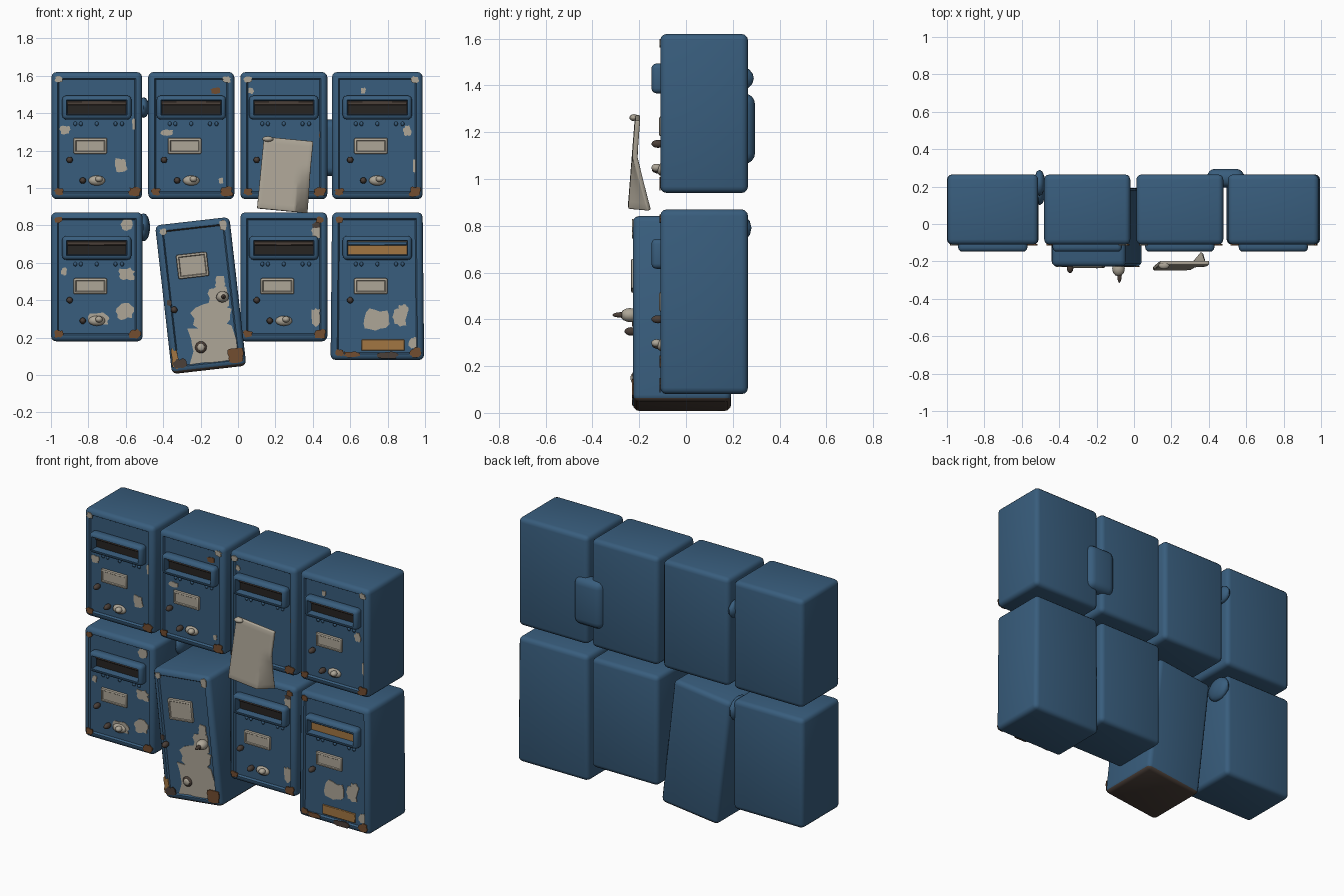
import bpy, bmesh, math, random
from mathutils import Matrix, Vector

random.seed(4)
cube = bpy.data.objects.get("Cube")
if cube:
    bpy.data.objects.remove(cube)


def material(name, r, g, b):
    m = bpy.data.materials.new(name)
    m.use_nodes = True
    m.diffuse_color = (r, g, b, 1)
    bsdf = m.node_tree.nodes["Principled BSDF"]
    bsdf.inputs["Base Color"].default_value = (r, g, b, 1)
    bsdf.inputs["Roughness"].default_value = 0.8
    return m


BLUE, BEIGE, RUST, TAN, DARK, BROWN = range(6)
MATS = [material("blue paint", 0.04, 0.11, 0.205),
        material("bare beige", 0.42, 0.38, 0.31),
        material("rust", 0.17, 0.075, 0.03),
        material("tan wood", 0.36, 0.18, 0.055),
        material("dark hollow", 0.02, 0.018, 0.016),
        material("dark brown", 0.07, 0.05, 0.04)]


def finish(bm, name, M=Matrix(), smooth=40):
    bm.transform(M)
    bmesh.ops.recalc_face_normals(bm, faces=bm.faces)
    me = bpy.data.meshes.new(name)
    bm.to_mesh(me)
    bm.free()
    for m in MATS:
        me.materials.append(m)
    ob = bpy.data.objects.new(name, me)
    bpy.context.collection.objects.link(ob)
    bpy.ops.object.select_all(action='DESELECT')
    ob.select_set(True)
    bpy.context.view_layer.objects.active = ob
    bpy.ops.object.shade_smooth_by_angle(angle=math.radians(smooth))
    return ob


def rounded(center, size, radius, segs=3, mat=BLUE):
    bm = bmesh.new()
    bmesh.ops.create_cube(bm, size=1, matrix=Matrix.Translation(center) @ Matrix.Diagonal((*size, 1)))
    bmesh.ops.bevel(bm, geom=bm.edges[:], offset=radius, segments=segs, profile=0.5, affect='EDGES')
    for f in bm.faces:
        f.material_index = mat
    return bm


def front_face(bm):
    bm.normal_update()
    return max((f for f in bm.faces if f.normal.y < -0.9), key=lambda f: f.calc_area())


def recess(bm, margin, lip, depth, mat):
    # Inset the front face and push it inwards
    f = front_face(bm)
    bmesh.ops.inset_region(bm, faces=[f], thickness=margin)
    bmesh.ops.inset_region(bm, faces=[f], thickness=lip, depth=-depth)
    f.material_index = mat


def blob(name, M, loc, radii, mat, segs=12):
    bm = bmesh.new()
    bmesh.ops.create_uvsphere(bm, u_segments=segs, v_segments=8, radius=1,
                              matrix=Matrix.Translation(loc) @ Matrix.Diagonal((*radii, 1)))
    for f in bm.faces:
        f.material_index = mat
    return finish(bm, name, M, 60)


def patches(name, M, spots, y=0.0):
    # Thin ragged flakes: x, z, width, height, colour
    bm = bmesh.new()
    for x, z, w, h, mat in spots:
        ring = []
        for i in range(16):
            a, r = i * math.tau / 16, random.uniform(0.8, 1.2)
            c, s = math.cos(a), math.sin(a)
            k = r / (c ** 4 + s ** 4) ** 0.25 / 2
            ring.append(bm.verts.new((x + w * k * c, y - 0.004, z + h * k * s)))
        f = bm.faces.new(ring)
        f.material_index = mat
        side = bmesh.ops.extrude_face_region(bm, geom=[f])["geom"]
        for v in side:
            if isinstance(v, bmesh.types.BMVert):
                v.co.y += 0.006
        for g in bm.faces:
            if any(v in ring for v in g.verts):
                g.material_index = mat
    return finish(bm, name, M, 20)


def body(name, M, w, h, d, flare=0.0, dark_base=False):
    # Local origin: centre of the front panel's top edge, y = 0 on the panel
    bm = rounded((0, d / 2 - 0.012, -h / 2), (w, d, h), 0.028)
    recess(bm, 0.008, 0.01, 0.012, BLUE)
    for v in bm.verts:
        if v.co.z < -h + 0.05:
            v.co.x *= 1 + flare
    if dark_base:
        bm.normal_update()
        for f in bm.faces:
            if f.normal.z < -0.5:
                f.material_index = BROWN
    return finish(bm, name, M)


def corner_wear(name, M, w, h, corners):
    spots = []
    for sx, top, size, mat in corners:
        z = -0.04 if top else -h + 0.04
        spots.append((sx * (w / 2 - 0.04), z, size, size * 0.8, mat))
    patches(name + "_corner_wear", M, spots, -0.012)


def fittings(name, M, slot=DARK, plate=True, lock=True):
    # Slot hood with hollow opening
    bm = rounded((0, -0.018, -0.19), (0.37, 0.064, 0.128), 0.022)
    recess(bm, 0.002, 0.006, 0.042, slot)
    finish(bm, name + "_slot_hood", M)
    # Flap hanging inside the slot
    bm = rounded((0, -0.015, -0.166), (0.32, 0.01, 0.022), 0.004, 1, BLUE if slot == TAN else BROWN)
    finish(bm, name + "_slot_flap", M)
    # Rivets under the hood
    for x in (-0.115, -0.085, 0, 0.1, 0.135):
        blob(name + "_rivet", M, (x, 0, -0.277), (0.01, 0.012, 0.012), BLUE, 8)
    # Name plate with a raised border
    if plate:
        bm = rounded((-0.035, -0.006, -0.395), (0.18, 0.022, 0.085), 0.008, 2, BEIGE)
        recess(bm, 0.006, 0.005, 0.005, BEIGE)
        finish(bm, name + "_name_plate", M)
    # Small knob
    blob(name + "_knob", M, (-0.145, -0.022, -0.47), (0.017, 0.028, 0.017), BROWN)
    # Lock: oval escutcheon, barrel and latch
    if lock:
        blob(name + "_lock_plate", M, (0.0, -0.004, -0.58), (0.045, 0.024, 0.027), BEIGE)
        blob(name + "_lock_barrel", M, (0.012, -0.028, -0.572), (0.02, 0.022, 0.017), BEIGE)
        blob(name + "_latch", M, (-0.075, -0.018, -0.58), (0.017, 0.03, 0.017), BROWN)


# Straight boxes: name, centre x, top z, width, height, options
W, D = 0.475, 0.375
boxes = [
    ("upper_box_a", -0.755, 1.62, 0.485, 0.68, {}),
    ("upper_box_b", -0.25, 1.62, 0.46, 0.68, {}),
    ("upper_box_c", 0.245, 1.62, 0.465, 0.68, {"plate": False, "lock": False}),
    ("upper_box_d", 0.745, 1.62, 0.485, 0.68, {}),
    ("lower_box_a", -0.755, 0.87, 0.49, 0.69, {}),
    ("lower_box_c", 0.245, 0.87, 0.465, 0.69, {}),
    ("lower_box_d", 0.745, 0.87, 0.485, 0.79, {"slot": TAN, "lock": False}),
]
wear = {
    "upper_box_a": [(0.13, -0.50, 0.06, 0.08, BEIGE), (-0.17, -0.31, 0.05, 0.045, BEIGE),
                    (0.2, -0.28, 0.02, 0.06, BEIGE)],
    "upper_box_b": [(0.13, -0.10, 0.05, 0.03, RUST), (-0.13, -0.325, 0.07, 0.03, BEIGE),
                    (0.16, -0.58, 0.025, 0.03, BEIGE)],
    "upper_box_c": [(-0.175, -0.1, 0.03, 0.03, BEIGE), (0.2, -0.33, 0.02, 0.05, RUST)],
    "upper_box_d": [(-0.075, -0.1, 0.025, 0.03, BEIGE), (0.16, -0.315, 0.04, 0.05, BEIGE),
                    (0.2, -0.5, 0.02, 0.07, BEIGE)],
    "lower_box_a": [(0.16, -0.065, 0.06, 0.06, BEIGE), (0.16, -0.33, 0.08, 0.06, BEIGE),
                    (0.15, -0.53, 0.085, 0.08, BEIGE), (0.01, -0.57, 0.1, 0.06, BEIGE),
                    (-0.175, -0.315, 0.03, 0.04, BEIGE)],
    "lower_box_c": [(0.175, -0.11, 0.05, 0.06, BEIGE), (0.17, -0.56, 0.05, 0.09, BEIGE),
                    (0.18, -0.07, 0.05, 0.03, BROWN)],
    "lower_box_d": [(-0.01, -0.575, 0.14, 0.11, BEIGE), (0.12, -0.56, 0.07, 0.09, BEIGE),
                    (0.14, -0.52, 0.05, 0.05, BEIGE), (0.19, -0.7, 0.04, 0.06, BEIGE)],
}
for name, x, top, w, h, opts in boxes:
    M = Matrix.Translation((x, -0.098, top))
    body(name, M, w, h, D, 0.03 if h > 0.7 else 0.0)
    fittings(name, M, **opts)
    patches(name + "_bare_patches", M, wear[name])
    corner_wear(name, M, w, h, [(1, 0, 0.06, RUST), (-1, 0, 0.045, RUST),
                                (random.choice((-1, 1)), 1, 0.04, RUST if top < 1 else BEIGE)])

# Wooden strip and bare base on the longest box
M = Matrix.Translation((0.745, -0.098, 0.87))
finish(rounded((0.03, -0.002, -0.71), (0.23, 0.009, 0.06), 0.003, 1, TAN), "wooden_strip", M)
patches("base_wear", M, [(0.05, -0.765, 0.11, 0.035, BROWN), (-0.14, -0.76, 0.08, 0.03, RUST)], -0.012)

# Leaning box, hanging forward of the row
T = (Matrix.Translation((-0.2, -0.215, 0.43)) @ Matrix.Rotation(math.radians(-6.5), 4, 'Y')
     @ Matrix.Translation((0, 0, 0.395)))
body("leaning_box", T, 0.4, 0.8, 0.42, 0.0, True)
patches("leaning_box_bare_patches", T, [
    (0.035, -0.66, 0.27, 0.2, BEIGE), (0.05, -0.52, 0.2, 0.14, BEIGE),
    (0.095, -0.42, 0.1, 0.11, BEIGE), (0.11, -0.34, 0.05, 0.06, BEIGE)], -0.001)
patches("leaning_box_edge_wear", T, [
    (-0.15, -0.75, 0.07, 0.05, BROWN), (0.15, -0.74, 0.08, 0.07, RUST),
    (-0.175, -0.72, 0.035, 0.1, TAN), (-0.16, -0.04, 0.04, 0.035, BEIGE),
    (0.16, -0.04, 0.04, 0.05, BEIGE), (-0.17, -0.42, 0.025, 0.03, BROWN)], -0.012)
bm = rounded((-0.025, -0.008, -0.235), (0.165, 0.024, 0.13), 0.008, 2, BEIGE)
recess(bm, 0.006, 0.005, 0.005, BEIGE)
finish(bm, "leaning_box_name_plate", T)
blob("leaning_box_keyhole_rim", T, (-0.03, -0.004, -0.675), (0.032, 0.014, 0.032), BROWN)
blob("leaning_box_keyhole", T, (-0.03, -0.014, -0.675), (0.02, 0.008, 0.02), BEIGE)
blob("leaning_box_lock", T, (0.115, -0.025, -0.42), (0.034, 0.04, 0.03), BEIGE)
blob("leaning_box_lock_pin", T, (0.12, -0.06, -0.42), (0.012, 0.04, 0.012), BROWN)
blob("leaning_box_knob", T, (-0.15, -0.02, -0.46), (0.018, 0.028, 0.018), BROWN)

# Loose door sheet with one curled lower corner
bm = bmesh.new()
bmesh.ops.create_grid(bm, x_segments=12, y_segments=12, size=0.5)
for v in bm.verts:
    u, t = v.co.x, v.co.y
    curl = max(0, u - 0.25) * max(0, 0.1 - t) * 0.55
    v.co = Vector((u * 0.265, 0.03 * t + curl, t * 0.385))
for f in bm.faces:
    f.material_index = BEIGE
sheet = finish(bm, "loose_door", Matrix.Translation((0.252, -0.222, 1.07))
               @ Matrix.Rotation(math.radians(5.5), 4, 'Y'))
mod = sheet.modifiers.new("thickness", 'SOLIDIFY')
mod.thickness, mod.offset = 0.022, 0
mod = sheet.modifiers.new("soft_edges", 'BEVEL')
mod.width, mod.segments = 0.006, 2
blob("loose_door_pin", Matrix(), (0.16, -0.222, 1.262), (0.03, 0.02, 0.015), BEIGE)

# Dents and the bulge that joins two boxes at the back
finish(rounded((0.49, 0.245, 1.215), (0.2, 0.1, 0.3), 0.045, 4), "rear_bulge", Matrix(), 60)
blob("upper_side_dent", Matrix(), (-0.505, 0.22, 1.43), (0.03, 0.07, 0.055), BLUE)
blob("lower_side_dent", Matrix(), (-0.505, 0.19, 0.79), (0.035, 0.09, 0.075), BLUE)
